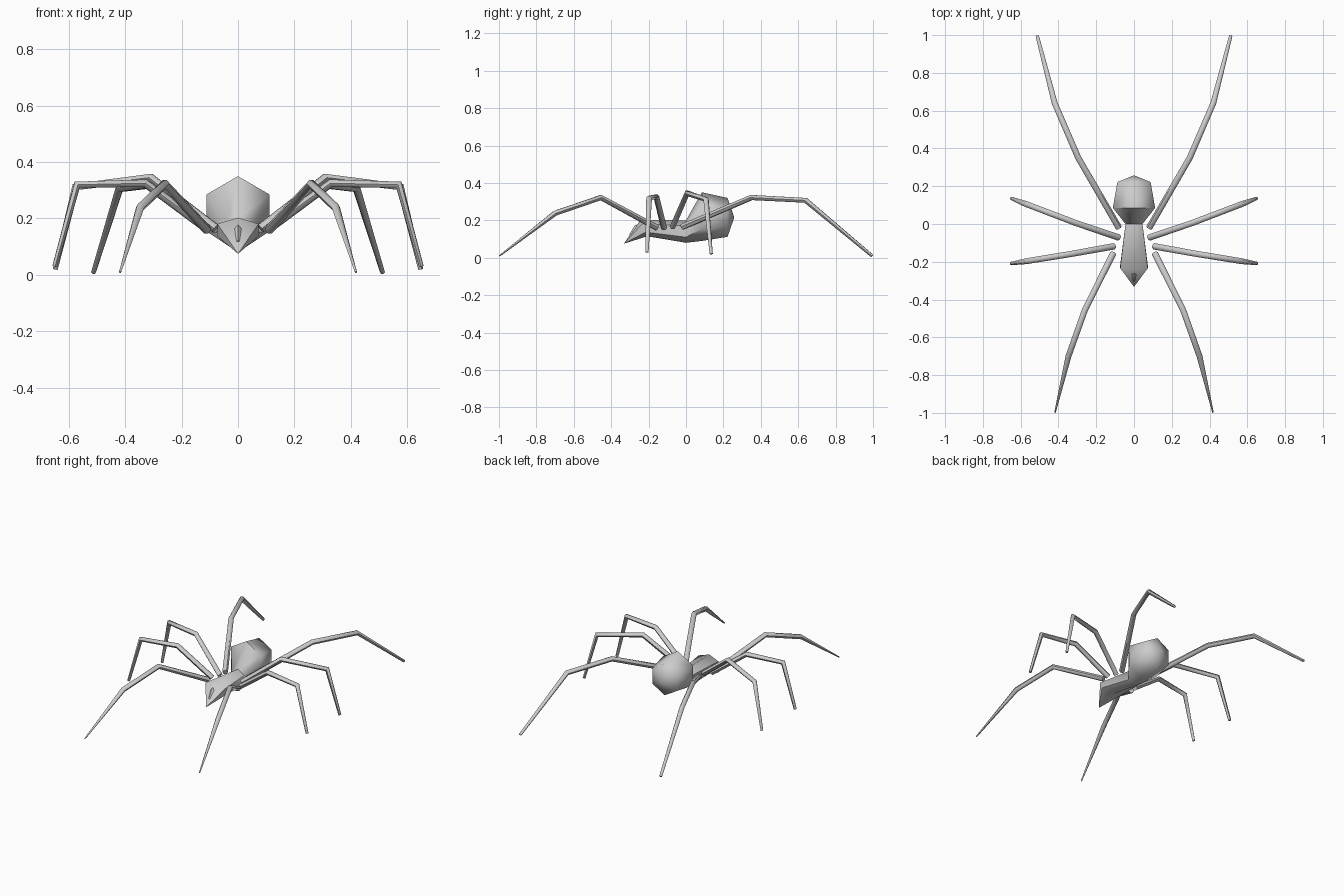
import bpy, bmesh, math
from mathutils import Vector

if "Cube" in bpy.data.objects:
    bpy.data.objects.remove(bpy.data.objects["Cube"])


def finish(name, bm, angle=60):
    bmesh.ops.recalc_face_normals(bm, faces=bm.faces)
    me = bpy.data.meshes.new(name)
    bm.to_mesh(me)
    bm.free()
    ob = bpy.data.objects.new(name, me)
    bpy.context.collection.objects.link(ob)
    bpy.ops.object.select_all(action='DESELECT')
    ob.select_set(True)
    bpy.context.view_layer.objects.active = ob
    bpy.ops.object.shade_smooth_by_angle(angle=math.radians(angle))
    return ob


def bridge(bm, rings):
    for a, b in zip(rings, rings[1:]):
        n = max(len(a), len(b))
        for i in range(n):
            j = (i + 1) % n
            if len(a) == 1:
                bm.faces.new((a[0], b[i], b[j]))
            elif len(b) == 1:
                bm.faces.new((a[i], a[j], b[0]))
            else:
                bm.faces.new((a[i], a[j], b[j], b[i]))


def tube(name, points, radii, sides=6):
    pts = [Vector(p) for p in points]
    bm = bmesh.new()
    rings = []
    for k, p in enumerate(pts):
        d_in = (p - pts[max(k - 1, 0)]).normalized()
        d_out = (pts[min(k + 1, len(pts) - 1)] - p).normalized()
        t = (d_in + d_out).normalized()
        side = t.cross(Vector((0, 0, 1))).normalized()
        up = side.cross(t)
        ring = []
        for i in range(sides):
            a = math.tau * i / sides
            ring.append(bm.verts.new(p + radii[k] * (math.cos(a) * side + math.sin(a) * up)))
        rings.append(ring)
    bridge(bm, rings)
    bm.faces.new(rings[0])
    bm.faces.new(rings[-1])
    return finish(name, bm)


# Body: hexagonal sections from nose to tail (y, half width, top z, bottom z)
sections = [(-0.333, 0, 0.075, 0.075), (-0.225, 0.073, 0.203, 0.115),
            (0.0, 0.045, 0.2, 0.08), (0.085, 0.112, 0.35, 0.09),
            (0.222, 0.088, 0.32, 0.112), (0.258, 0, 0.215, 0.215)]
bm = bmesh.new()
rings = []
for y, w, top, bottom in sections:
    mid, half = (top + bottom) / 2, (top - bottom) / 2
    if w == 0:
        rings.append([bm.verts.new((0, y, mid))])
        continue
    ring = []
    for i in range(6):
        a = math.radians(60 * i)
        lean = -0.018 * math.cos(a) if y == -0.225 else 0
        ring.append(bm.verts.new((w * math.sin(a) / math.sin(math.pi / 3),
                                  y + lean, mid + half * math.cos(a))))
    rings.append(ring)
bridge(bm, rings)
finish("body", bm)

# Narrow mouth ridge on the sloping face
tube("mouth_ridge", [(0, -0.225, 0.18), (0, -0.265, 0.163), (0, -0.30, 0.118)],
     [0.008, 0.014, 0.006], 4)

# Legs: base, two knees, tip; mirrored left and right
legs = {
    "front_leg": ([(0.11, -0.155, 0.16), (0.26, -0.455, 0.322),
                   (0.347, -0.70, 0.238), (0.418, -0.997, 0.01)], 0.004),
    "second_leg": ([(0.105, -0.118, 0.16), (0.33, -0.158, 0.325),
                    (0.57, -0.197, 0.32), (0.65, -0.209, 0.03)], 0.009),
    "third_leg": ([(0.08, -0.072, 0.165), (0.31, 0.006, 0.345),
                   (0.575, 0.107, 0.312), (0.648, 0.135, 0.02)], 0.009),
    "rear_leg": ([(0.08, -0.02, 0.165), (0.295, 0.35, 0.322),
                  (0.42, 0.64, 0.307), (0.512, 0.995, 0.01)], 0.009),
}
for name, (path, tip) in legs.items():
    for label, s in (("right", 1), ("left", -1)):
        tube(f"{label}_{name}", [(s * x, y, z) for x, y, z in path],
             [0.017, 0.016, 0.0155, tip])
